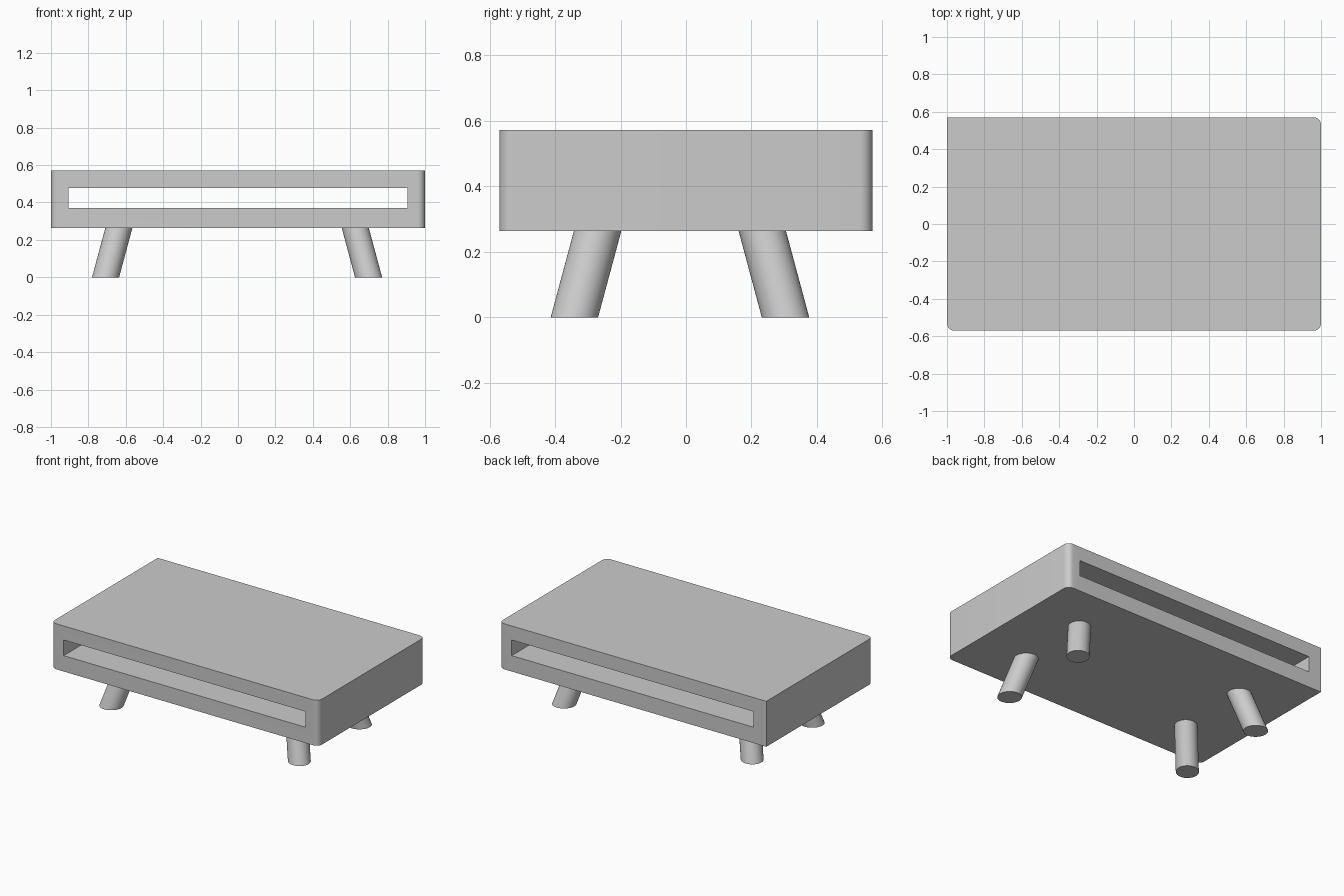
import bpy, bmesh
from mathutils import Vector, Matrix

cube = bpy.data.objects.get("Cube")
if cube:
    bpy.data.objects.remove(cube, do_unlink=True)

BASE, TOP = 0.264, 0.572      # underside and top of the body
HALF_Y = 0.57

grey = bpy.data.materials.new("plain_grey")
grey.use_nodes = True
grey.diffuse_color = (0.6, 0.6, 0.6, 1)
grey.node_tree.nodes["Principled BSDF"].inputs["Base Color"].default_value = (0.6, 0.6, 0.6, 1)


def add_object(name, bm):
    mesh = bpy.data.meshes.new(name)
    bm.to_mesh(mesh)
    bm.free()
    obj = bpy.data.objects.new(name, mesh)
    obj.data.materials.append(grey)
    bpy.context.collection.objects.link(obj)
    return obj


def box(low, high):
    low, high = Vector(low), Vector(high)
    bm = bmesh.new()
    place = Matrix.Translation((low + high) / 2) @ Matrix.Diagonal((*(high - low), 1))
    bmesh.ops.create_cube(bm, size=1, matrix=place)
    return bm


def smooth(obj):
    bpy.ops.object.select_all(action='DESELECT')
    obj.select_set(True)
    bpy.context.view_layer.objects.active = obj
    bpy.ops.object.shade_smooth_by_angle()


# Body: three upright edges rounded, the back left-hand one (-x, +y) kept square
bm = box((-1, -HALF_Y, BASE), (1, HALF_Y, TOP))
upright = []
for e in bm.edges:
    a, b = (v.co for v in e.verts)
    if abs(a.z - b.z) > 0.1 and not (a.x < 0 and a.y > 0):
        upright.append(e)
bmesh.ops.bevel(bm, geom=upright, offset=0.04, segments=10, profile=0.5, affect='EDGES')
body = add_object("body", bm)

# Open slot running from front to back
cutter = add_object("slot_cutter", box((-0.906, -1, 0.371), (0.906, 1, 0.477)))
cutter.hide_render = True
cut = body.modifiers.new("slot", 'BOOLEAN')
cut.operation = 'DIFFERENCE'
cut.solver = 'EXACT'
cut.object = cutter
smooth(body)
bpy.ops.object.modifier_apply(modifier=cut.name)
bpy.data.objects.remove(cutter, do_unlink=True)


# Legs: round bars splayed outwards, ends cut level with floor and body
def leg(name, foot, head):
    axis = (head - foot).normalized()
    turn = axis.to_track_quat('Z', 'Y').to_matrix().to_4x4()
    bm = bmesh.new()
    bmesh.ops.create_cone(bm, cap_ends=True, segments=48, radius1=0.07, radius2=0.07,
                          depth=1, matrix=Matrix.Translation((foot + head) / 2) @ turn)
    middle = BASE / 2
    for v in bm.verts:
        level = BASE if v.co.z > middle else 0
        v.co += axis * ((level - v.co.z) / axis.z)
    smooth(add_object(name, bm))


SPLAY = 0.071
for side, x, sx in (("right", -0.708, -1), ("left", 0.698, 1)):
    for end, y, sy in (("front", -0.341, -1), ("back", 0.304, 1)):
        leg(f"{end}_{side}_leg", Vector((x, y, 0)),
            Vector((x - sx * SPLAY, y - sy * SPLAY, BASE)))
